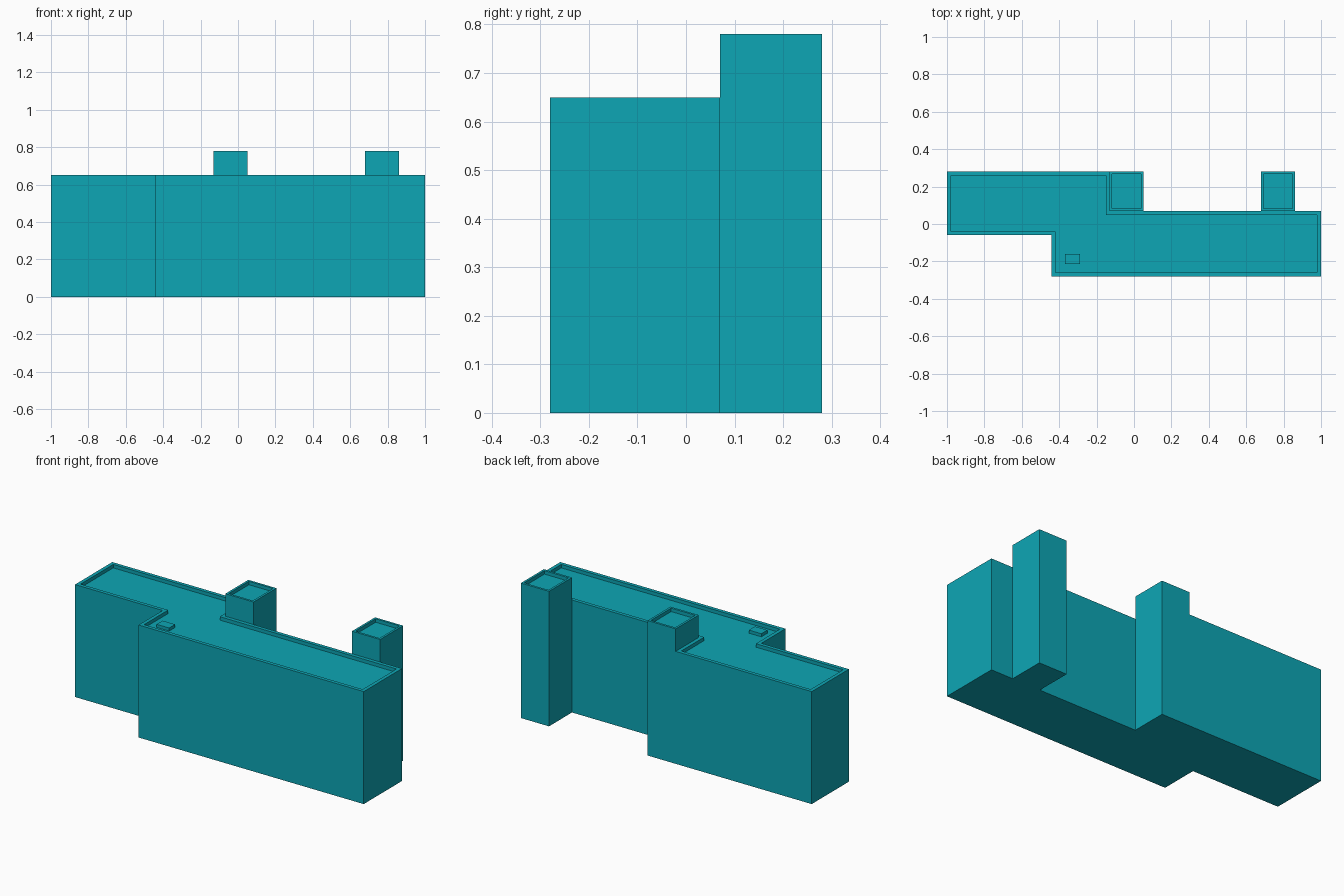
import bpy, bmesh
from mathutils import Vector

if "Cube" in bpy.data.objects:
    bpy.data.objects.remove(bpy.data.objects["Cube"])

teal = bpy.data.materials.new("teal")
teal.diffuse_color = (0.004, 0.38, 0.46, 1)
teal.use_nodes = True
teal.node_tree.nodes["Principled BSDF"].inputs["Base Color"].default_value = teal.diffuse_color


def block(name, outline, z0, z1, rim=0, depth=0):
    """Extrude a counter-clockwise outline; optionally sink the roof inside a rim."""
    bm = bmesh.new()
    base = bm.faces.new([bm.verts.new((x, y, z0)) for x, y in outline])
    ext = bmesh.ops.extrude_face_region(bm, geom=[base], use_keep_orig=True)["geom"]
    top = next(f for f in ext if isinstance(f, bmesh.types.BMFace))
    bmesh.ops.translate(bm, verts=list(top.verts), vec=Vector((0, 0, z1 - z0)))
    bmesh.ops.recalc_face_normals(bm, faces=bm.faces)
    if rim:
        bmesh.ops.inset_individual(bm, faces=[top], thickness=rim, use_even_offset=True)
        floor = bmesh.ops.extrude_discrete_faces(bm, faces=[top])["faces"][0]
        bmesh.ops.translate(bm, verts=list(floor.verts), vec=Vector((0, 0, -depth)))
    mesh = bpy.data.meshes.new(name)
    bm.to_mesh(mesh)
    bm.free()
    mesh.materials.append(teal)
    obj = bpy.data.objects.new(name, mesh)
    bpy.context.collection.objects.link(obj)
    return obj


def rect(x0, x1, y0, y1):
    return [(x0, y0), (x1, y0), (x1, y1), (x0, y1)]


# Stepped main building with a low parapet
block("main_building",
      [(-1, -0.06), (-0.44, -0.06), (-0.44, -0.28), (1, -0.28),
       (1, 0.07), (-0.13, 0.07), (-0.13, 0.28), (-1, 0.28)],
      0, 0.65, 0.021, 0.02)

# Two taller stair towers at the back
for name, x in (("middle_tower", -0.13), ("right_tower", 0.68)):
    block(name, rect(x, x + 0.18, 0.07, 0.28), 0, 0.78, 0.013, 0.02)

# Small hatch on the roof
block("roof_hatch", rect(-0.37, -0.29, -0.215, -0.16), 0.63, 0.648)
